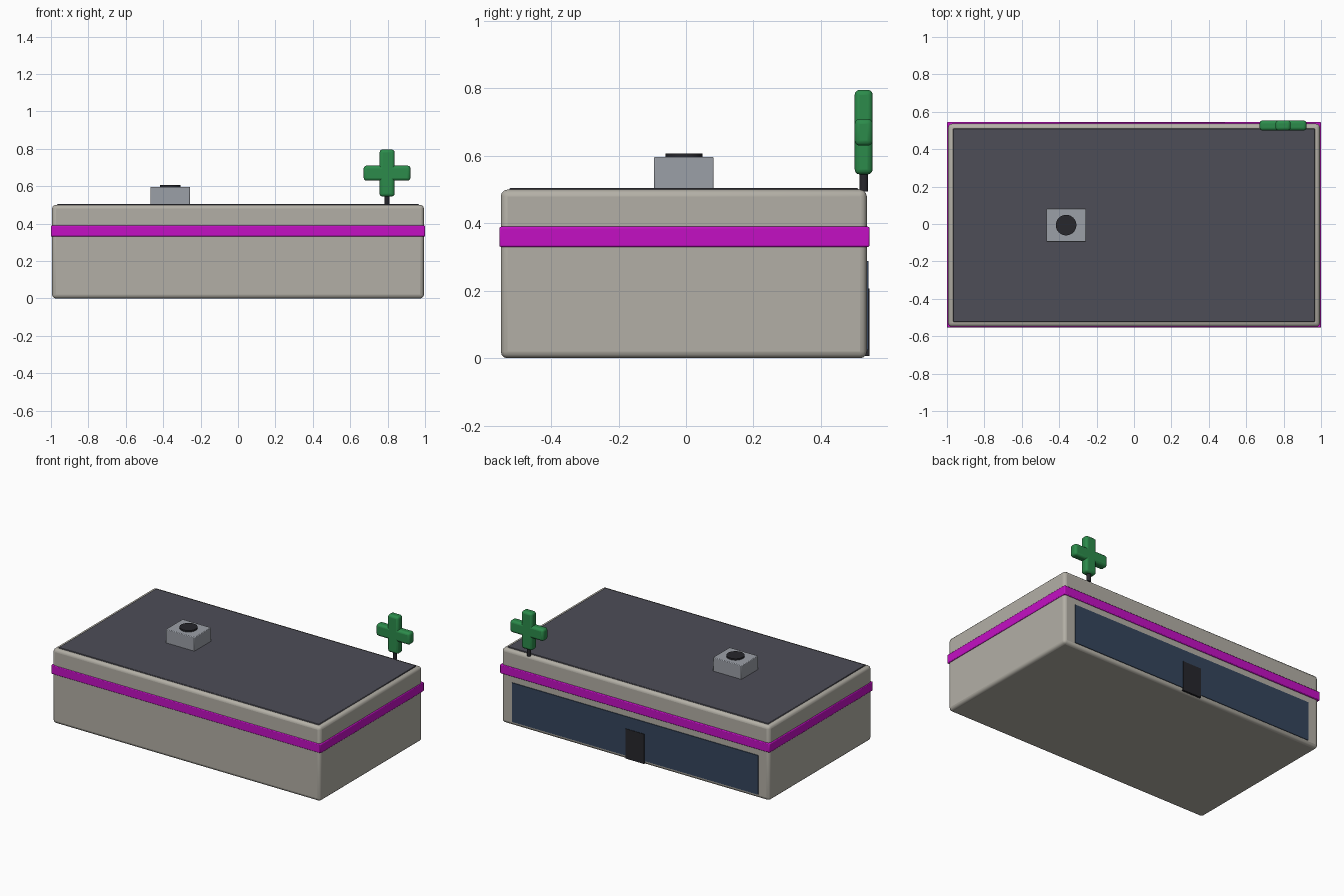
import bpy

if "Cube" in bpy.data.objects:
    bpy.data.objects.remove(bpy.data.objects["Cube"])


def material(name, rgb):
    m = bpy.data.materials.new(name)
    m.diffuse_color = (*rgb, 1)
    m.use_nodes = True
    m.node_tree.nodes["Principled BSDF"].inputs["Base Color"].default_value = m.diffuse_color
    return m


WALL = material("wall", (0.45, 0.43, 0.38))
STRIPE = material("stripe", (0.55, 0.005, 0.55))
ROOF = material("roof_grey", (0.075, 0.075, 0.095))
METAL = material("metal", (0.33, 0.35, 0.39))
DARK = material("dark", (0.02, 0.02, 0.025))
GREEN = material("green", (0.025, 0.26, 0.07))
GLASS = material("glass", (0.035, 0.06, 0.11))


def finish(ob, name, mat, bevel, segments=3):
    ob.name = name
    ob.data.materials.append(mat)
    if bevel:
        b = ob.modifiers.new("bevel", "BEVEL")
        b.width = bevel
        b.segments = segments
        b.limit_method = 'ANGLE'
    bpy.ops.object.shade_smooth_by_angle()
    return ob


def box(name, x, y, z, mat, bevel=0.0, segments=3):
    """Box from (min, max) ranges on each axis."""
    bpy.ops.mesh.primitive_cube_add(
        size=1, location=[(a + b) / 2 for a, b in (x, y, z)])
    ob = bpy.context.object
    ob.scale = [b - a for a, b in (x, y, z)]
    bpy.ops.object.transform_apply(location=False, rotation=False, scale=True)
    return finish(ob, name, mat, bevel, segments)


def cylinder(name, x, y, z, r, mat, sides=32):
    bpy.ops.mesh.primitive_cylinder_add(
        vertices=sides, radius=r, depth=z[1] - z[0],
        location=(x, y, (z[0] + z[1]) / 2))
    return finish(bpy.context.object, name, mat, 0)


# Building shell, stripe and roof sheet
box("building", (-0.994, 0.994), (-0.549, 0.536), (0, 0.5), WALL, 0.02)
box("stripe_band", (-1, 1), (-0.5535, 0.5445), (0.33, 0.39), STRIPE, 0.005, 2)
box("roof_sheet", (-0.967, 0.967), (-0.524, 0.511), (0.49, 0.505), ROOF, 0.003, 1)

# Shop window and door on the back wall
box("shop_window", (-0.912, 0.912), (0.525, 0.5405), (0.025, 0.288), GLASS)
box("door", (-0.07, 0.07), (0.525, 0.5435), (0.007, 0.207), DARK)

# Roof vent unit with fan disc
box("vent_unit", (-0.469, -0.257), (-0.095, 0.082), (0.5, 0.597), METAL, 0.004, 2)
cylinder("vent_fan", -0.363, -0.006, (0.59, 0.607), 0.055, DARK)

# Cross sign on a short post
CX, CY = 0.797, (0.5, 0.5535)
cylinder("sign_post", CX, 0.527, (0.495, 0.56), 0.013, DARK, 16)
box("cross_upright", (CX - 0.04, CX + 0.04), CY, (0.545, 0.796), GREEN, 0.015)
box("cross_arm", (CX - 0.125, CX + 0.125), CY, (0.63, 0.71), GREEN, 0.015)
